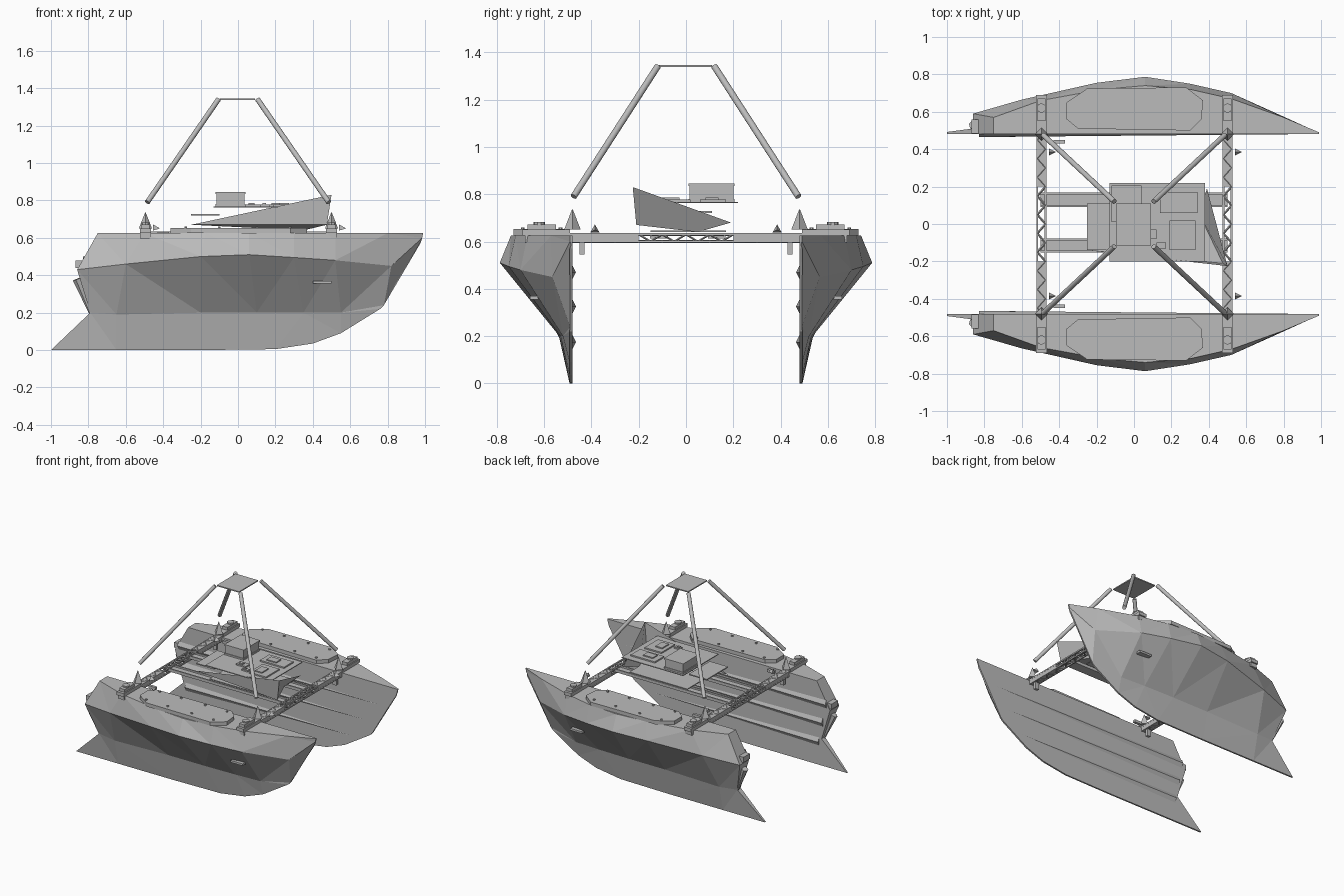
import bpy, bmesh
from math import radians
from mathutils import Vector

if "Cube" in bpy.data.objects:
    bpy.data.objects.remove(bpy.data.objects["Cube"])

grey = bpy.data.materials.new("plain grey")
grey.use_nodes = True
grey.diffuse_color = (0.5, 0.5, 0.5, 1)
grey.node_tree.nodes["Principled BSDF"].inputs["Base Color"].default_value = (0.5, 0.5, 0.5, 1)


def finish(name, bm):
    bmesh.ops.recalc_face_normals(bm, faces=bm.faces)
    me = bpy.data.meshes.new(name)
    bm.to_mesh(me)
    bm.free()
    me.materials.append(grey)
    ob = bpy.data.objects.new(name, me)
    bpy.context.collection.objects.link(ob)
    return ob


def add_box(bm, lo, hi):
    lo, hi = Vector(lo), Vector(hi)
    vs = bmesh.ops.create_cube(bm, size=1)["verts"]
    for v in vs:
        v.co = (lo + hi) / 2 + v.co * (hi - lo)


def box(name, lo, hi):
    bm = bmesh.new()
    add_box(bm, lo, hi)
    return finish(name, bm)


def add_rod(bm, a, b, r, sides=8, tip=None):
    a, b = Vector(a), Vector(b)
    d = b - a
    vs = bmesh.ops.create_cone(bm, cap_ends=True, segments=sides, radius1=r,
                               radius2=r if tip is None else tip, depth=d.length)["verts"]
    q = d.to_track_quat("Z", "Y")
    for v in vs:
        v.co = q @ v.co + (a + b) / 2


def sheet(name, faces):
    bm = bmesh.new()
    for f in faces:
        bm.faces.new([bm.verts.new(p) for p in f])
    bmesh.ops.remove_doubles(bm, verts=bm.verts, dist=0.0001)
    return finish(name, bm)


# Hull lines from stern to bow: deck edge, chine, knuckle, keel
INNER, DECK = 0.48, 0.625
deck = [(-.75, .57), (-.5, .66), (-.17, .72), (.06, .74), (.3, .72), (.52, .67), (.8, .57), (.99, .49)]
chine = [(-.86, .59, .43), (-.6, .665, .46), (-.2, .755, .5), (.06, .787, .51),
         (.3, .75, .495), (.52, .7, .48), (.82, .565, .45), (.985, .49, .6)]
knuckle = [(-.79, .52, .2), (-.65, .535, .19), (-.2, .535, .2), (.1, .535, .2),
           (.35, .53, .2), (.55, .52, .2), (.78, .49, .24), (.98, .485, .585)]
keel = [(-1, 0), (-.65, 0), (-.2, 0), (.2, .005), (.4, .035), (.55, .09), (.76, .22), (.975, .57)]


def hull(name, side):
    bm = bmesh.new()
    rows = []
    for d, c, k, b in zip(deck, chine, knuckle, keel):
        pts = [(d[0], INNER, DECK), (d[0], d[1], DECK), c, k,
               (b[0], .492, b[1]), (b[0], INNER, b[1]), (k[0], INNER, k[2]), (c[0], INNER, c[2])]
        rows.append([bm.verts.new((x, y * side, z)) for x, y, z in pts])
    n = len(rows[0])
    for r, s in zip(rows, rows[1:]):
        for i in range(n):
            j = (i + 1) % n
            bm.faces.new((r[i], r[j], s[j], s[i]))
    for r in (rows[0], rows[-1]):
        for quad in ((0, 1, 2, 7), (7, 2, 3, 6), (6, 3, 4, 5)):
            bm.faces.new([r[i] for i in quad])
    bmesh.ops.triangulate(bm, faces=bm.faces)
    return finish(name, bm)


for side, tag in ((1, "left"), (-1, "right")):
    hull(tag + "_hull", side)

    # Octagonal deck hatch with a row of bolts
    bm = bmesh.new()
    ring = [(-.36, .56), (-.3, .51), (.3, .5), (.36, .56), (.37, .66), (.28, .73), (-.25, .725), (-.36, .65)]
    f = bm.faces.new([bm.verts.new((x, y * side, .625)) for x, y in ring])
    up = bmesh.ops.extrude_face_region(bm, geom=[f])["geom"]
    for v in up:
        if isinstance(v, bmesh.types.BMVert):
            v.co.z = .652
    for x in (-.28, -.1, .1, .28):
        for y in (.53, .69):
            add_rod(bm, (x, y * side, .65), (x, y * side, .66), .008, 6)
    finish(tag + "_deck_hatch", bm)

    # Wedge strakes along the inner wall
    for i, z in enumerate((.47, .325, .175)):
        x0, x1 = -.83 + i * .03, .84 - i * .12
        tip = [(x0, INNER * side, z - .03), (x0, INNER * side, z + .03), (x0, (INNER - .015) * side, z)]
        end = (x1, INNER * side, z)
        sheet(f"{tag}_strake_{i + 1}", [tip, (tip[0], tip[2], end), (tip[1], tip[2], end)])

    # Stern bracket and rudder stub
    bm = bmesh.new()
    add_box(bm, (-.87, .485 * side, .44), (-.82, .56 * side, .48))
    add_rod(bm, (-.86, .53 * side, .38), (-.78, .51 * side, .17), .025, 6, .004)
    finish(tag + "_stern_bracket", bm)

    # Slots on the outer side
    box(tag + "_side_vent", (.4, .66 * side, .355), (.5, .6 * side, .37))

    # Fittings where the cross beams meet the hull
    for x in (-.495, .5):
        end = "rear" if x < 0 else "fore"
        bm = bmesh.new()
        add_box(bm, (x - .03, .49 * side, .625), (x + .03, .69 * side, .65))
        add_box(bm, (x - .022, .55 * side, .65), (x + .022, .67 * side, .672))
        add_rod(bm, (x, .62 * side, .67), (x, .62 * side, .682), .025, 10)
        add_box(bm, (x - .015, .43 * side, .545), (x + .015, .45 * side, .6))
        finish(f"{tag}_{end}_beam_mount", bm)
        bm = bmesh.new()
        add_rod(bm, (x, .48 * side, .65), (x, .48 * side, .735), .035, 4, .002)
        finish(f"{tag}_{end}_spike", bm)
        bm = bmesh.new()
        add_rod(bm, (x + .04, .385 * side, .65), (x + .075, .385 * side, .65), .022, 3, .002)
        finish(f"{tag}_{end}_cleat", bm)
    box(tag + "_clip", (-.43, .43 * side, .61), (-.37, .45 * side, .63))

# Lattice cross beams
for x, name in ((-.495, "rear_cross_beam"), (.5, "fore_cross_beam")):
    bm = bmesh.new()
    for dx in (-.022, .022):
        for z in (.6, .63):
            add_box(bm, (x + dx - .005, -.68, z - .005), (x + dx + .005, .68, z + .005))
        for i in range(20):
            y = -.5 + i * .05
            z = (.6, .63) if i % 2 else (.63, .6)
            add_rod(bm, (x + dx, y, z[0]), (x + dx, y + .05, z[1]), .004, 4)
    for i in range(20):
        y = -.5 + i * .05
        s = .022 if i % 2 else -.022
        for z in (.6, .63):
            add_rod(bm, (x - s, y, z), (x + s, y + .05, z), .006, 4)
    for s in (1, -1):
        add_box(bm, (x - .026, .2 * s, .597), (x + .026, .68 * s, .634))
    finish(name, bm)

# Rails joining the beams
for y, name in ((.13, "left_rail"), (-.115, "right_rail")):
    bm = bmesh.new()
    add_box(bm, (-.5, y - .037, .612), (.5, y + .037, .622))
    for s in (-1, 1):
        add_box(bm, (-.5, y + s * .033 - .005, .612), (.5, y + s * .033 + .005, .634))
    finish(name, bm)

# Instrument trays and boxes
box("main_tray", (-.13, -.2, .762), (.38, .22, .768))
box("rear_tray", (-.25, -.14, .72), (-.1, .11, .728))
box("lower_tray", (-.13, -.15, .64), (.35, .17, .646))
bm = bmesh.new()
add_box(bm, (-.115, .015, .77), (.035, .2, .835))
add_box(bm, (-.12, .01, .835), (.04, .205, .845))
add_box(bm, (-.12, .01, .768), (.04, .205, .78))
finish("battery_box", bm)
bm = bmesh.new()
for x, y, w, d in ((.14, .06, .2, .11), (.19, -.14, .14, .16), (.04, -.08, .08, .05), (.12, -.13, .05, .03)):
    add_box(bm, (x, y, .765), (x + w, y + d, .778))
    add_box(bm, (x + w * .2, y + d * .2, .778), (x + w * .6, y + d * .7, .786))
finish("electronics", bm)

# Angled spray shield
peak, foot, far, low, tail = (.5, -.225, .83), (.475, -.21, .67), (.39, .19, .68), (.35, .05, .64), (-.25, -.14, .67)
sheet("spray_shield", [(peak, foot, tail), (peak, far, low, foot), (foot, low, tail)])

# Four poles and the top plate
for sx, ex in ((-1, "rear"), (1, "fore")):
    for sy, ey in ((-1, "right"), (1, "left")):
        bm = bmesh.new()
        add_rod(bm, (sx * .485, sy * .475, .79), (sx * .105, sy * .12, 1.34), .014, 12)
        ob = finish(f"{ex}_{ey}_pole", bm)
        bpy.context.view_layer.objects.active = ob
        ob.select_set(True)
        bpy.ops.object.shade_smooth_by_angle(angle=radians(40))
        ob.select_set(False)
box("top_plate", (-.095, -.115, 1.337), (.09, .11, 1.345))
